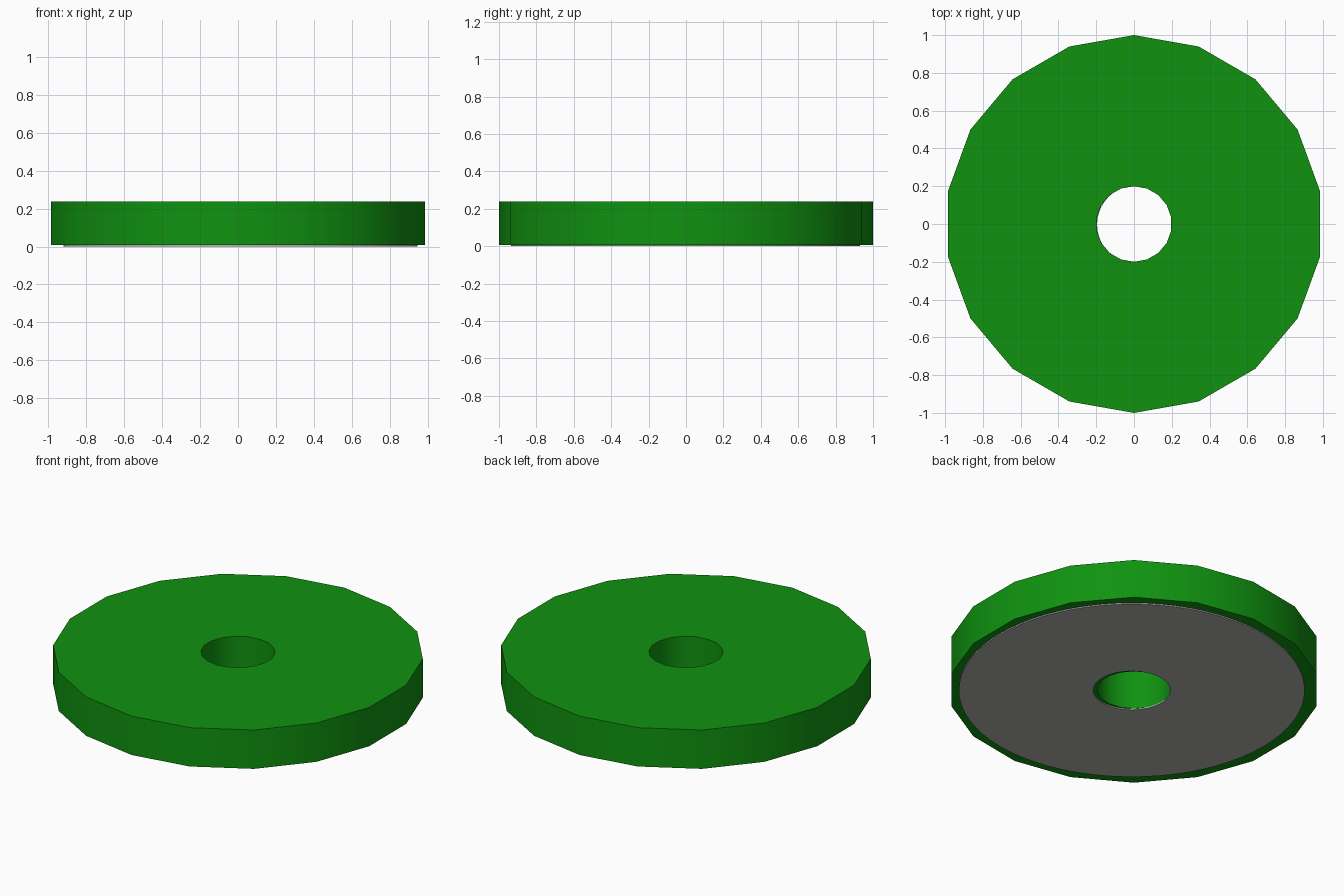
import bpy, bmesh, math

if "Cube" in bpy.data.objects:
    bpy.data.objects.remove(bpy.data.objects["Cube"])


def material(name, rgb):
    m = bpy.data.materials.new(name)
    m.diffuse_color = (*rgb, 1.0)
    m.use_nodes = True
    m.node_tree.nodes["Principled BSDF"].inputs["Base Color"].default_value = m.diffuse_color
    return m


def ring(name, sides, r_out, r_in, z0, z1, mat, cx=0.0, cy=0.0):
    """Flat washer with straight walls and an open centre hole."""
    bm = bmesh.new()
    loops = []
    for r, z in ((r_out, z0), (r_out, z1), (r_in, z1), (r_in, z0)):
        loop = []
        for i in range(sides):
            a = math.pi / 2 + 2 * math.pi * i / sides
            loop.append(bm.verts.new((cx + r * math.cos(a), cy + r * math.sin(a), z)))
        loops.append(loop)
    for k in range(4):
        a, b = loops[k], loops[(k + 1) % 4]
        for i in range(sides):
            j = (i + 1) % sides
            bm.faces.new((a[i], a[j], b[j], b[i]))
    bmesh.ops.recalc_face_normals(bm, faces=bm.faces)
    mesh = bpy.data.meshes.new(name)
    bm.to_mesh(mesh)
    bm.free()
    mesh.materials.append(mat)
    obj = bpy.data.objects.new(name, mesh)
    bpy.context.collection.objects.link(obj)
    # smooth walls, crisp rims
    bpy.ops.object.select_all(action='DESELECT')
    obj.select_set(True)
    bpy.context.view_layer.objects.active = obj
    bpy.ops.object.shade_smooth_by_angle(angle=math.radians(35))
    return obj


green = material("green", (0.005, 0.29, 0.005))
grey = material("grey", (0.45, 0.45, 0.44))

# eighteen-sided disc body with centre hole
ring("disc_body", 18, 1.0, 0.2, 0.007, 0.238, green)

# thin round pad under the disc, slightly off centre
ring("base_pad", 72, 0.932, 0.208, 0.0, 0.007, grey, 0.013, -0.003)
